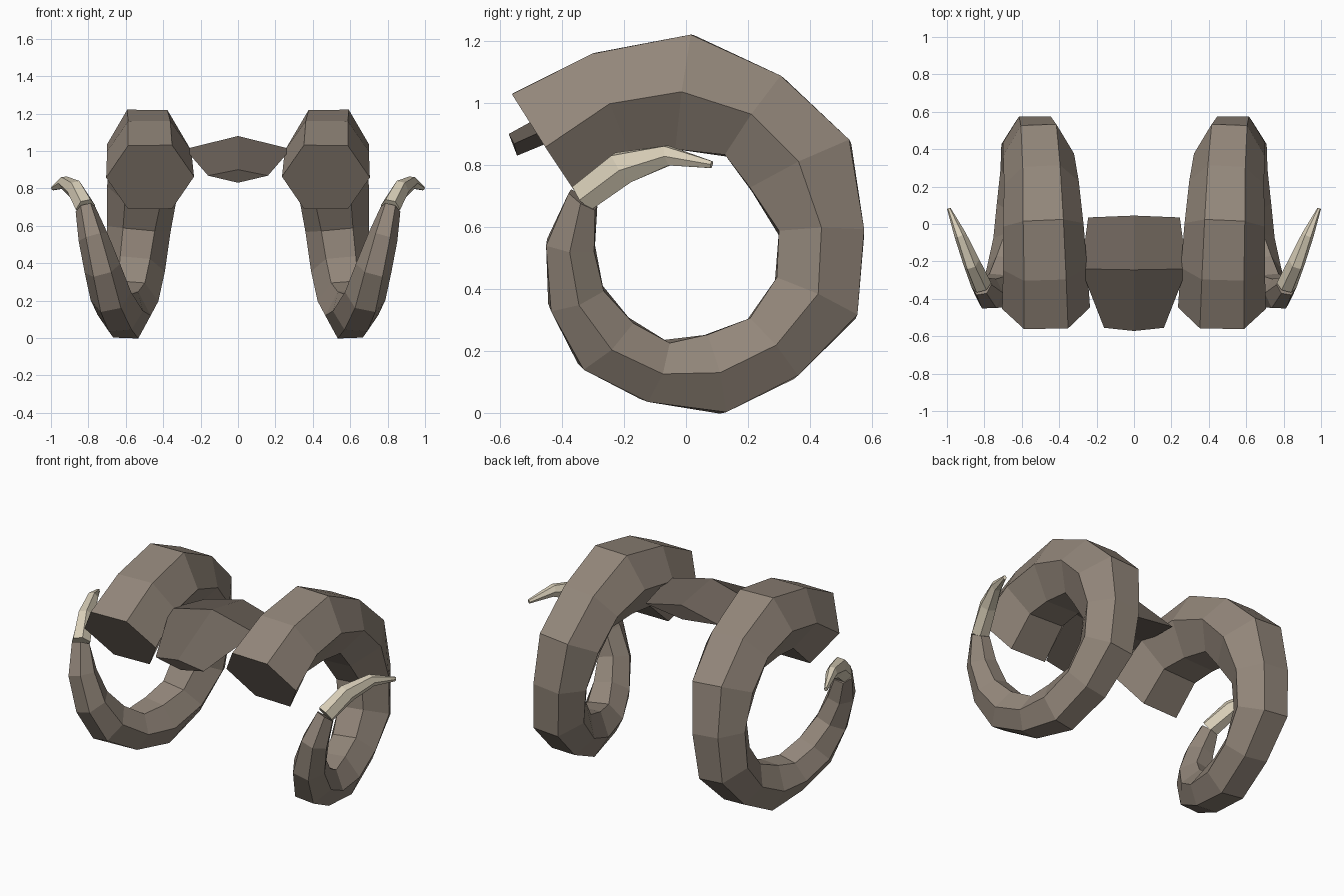
import bpy, bmesh
from mathutils import Vector

if "Cube" in bpy.data.objects:
    bpy.data.objects.remove(bpy.data.objects["Cube"])


def material(name, rgb):
    m = bpy.data.materials.new(name)
    m.diffuse_color = (*rgb, 1)
    m.use_nodes = True
    m.node_tree.nodes["Principled BSDF"].inputs["Base Color"].default_value = m.diffuse_color
    return m


HORN = material("horn brown", (0.29, 0.24, 0.195))
TIP = material("pale horn tip", (0.69, 0.62, 0.48))
PLATE = material("dark skull plate", (0.155, 0.127, 0.105))


def loft(name, rings, mat, mirror=False):
    """Skin closed rings of points, cap both ends, optionally mirror in x."""
    bm = bmesh.new()
    rows = [[bm.verts.new(p) for p in ring] for ring in rings]
    n = len(rows[0])
    for a, b in zip(rows, rows[1:]):
        for i in range(n):
            j = (i + 1) % n
            bm.faces.new((a[i], a[j], b[j], b[i]))
    bm.faces.new(rows[0])
    bm.faces.new(rows[-1])
    bmesh.ops.recalc_face_normals(bm, faces=bm.faces)
    mesh = bpy.data.meshes.new(name)
    bm.to_mesh(mesh)
    bm.free()
    mesh.materials.append(mat)
    ob = bpy.data.objects.new(name, mesh)
    bpy.context.collection.objects.link(ob)
    if mirror:
        ob.modifiers.new("mirror", "MIRROR").use_mirror_merge = False
    return ob


def hex_rings(stations):
    """Six-sided rings from outer (y, z), inner (y, z), centre x, half width."""
    outer = [Vector((s[4], s[0], s[1])) for s in stations]
    inner = [Vector((s[4], s[2], s[3])) for s in stations]
    mids = [(o + i) / 2 for o, i in zip(outer, inner)]
    rings = []
    for k, (o, i, m) in enumerate(zip(outer, inner, mids)):
        tangent = mids[min(k + 1, len(mids) - 1)] - mids[max(k - 1, 0)]
        side = tangent.cross(o - i).normalized() * stations[k][5]
        rings.append([o - side / 2, o + side / 2, m + side,
                      i + side / 2, i - side / 2, m - side])
    return rings


# Curled horns
horn = [
    (-0.56, 1.03, -0.34, 0.69, 0.47, 0.235),
    (-0.30, 1.16, -0.18, 0.84, 0.475, 0.225),
    (0.02, 1.22, -0.03, 0.85, 0.485, 0.215),
    (0.31, 1.085, 0.13, 0.83, 0.495, 0.20),
    (0.53, 0.875, 0.21, 0.72, 0.51, 0.19),
    (0.575, 0.585, 0.30, 0.58, 0.53, 0.17),
    (0.55, 0.31, 0.29, 0.43, 0.55, 0.16),
    (0.355, 0.115, 0.20, 0.30, 0.57, 0.145),
    (0.12, 0.0, 0.06, 0.25, 0.60, 0.135),
    (-0.135, 0.04, -0.065, 0.23, 0.63, 0.125),
    (-0.34, 0.15, -0.18, 0.30, 0.68, 0.112),
    (-0.44, 0.34, -0.27, 0.405, 0.725, 0.098),
    (-0.45, 0.55, -0.295, 0.53, 0.775, 0.08),
    (-0.375, 0.715, -0.29, 0.66, 0.815, 0.055),
]
loft("curled_horns", hex_rings(horn), HORN, mirror=True)

# Pale tips
tip = [
    (-0.36, 0.735, -0.30, 0.66, 0.815, 0.055),
    (-0.235, 0.835, -0.17, 0.75, 0.87, 0.046),
    (-0.065, 0.862, -0.05, 0.80, 0.93, 0.032),
    (0.085, 0.812, 0.08, 0.79, 0.99, 0.01),
]
loft("horn_tips", hex_rings(tip), TIP, mirror=True)

# Skull plate between the horns: half width, side (y, z), top (y, z), bottom (y, z)
plate = [
    (0.16, -0.555, 0.868, -0.572, 0.90, -0.545, 0.83),
    (0.283, -0.24, 1.01, -0.245, 1.08, -0.23, 0.96),
    (0.245, 0.035, 0.97, 0.045, 1.03, 0.035, 0.94),
]
loft("skull_plate", [[(0, ty, tz), (w, y, z), (0, by, bz), (-w, y, z)]
                     for w, y, z, ty, tz, by, bz in plate], PLATE)
